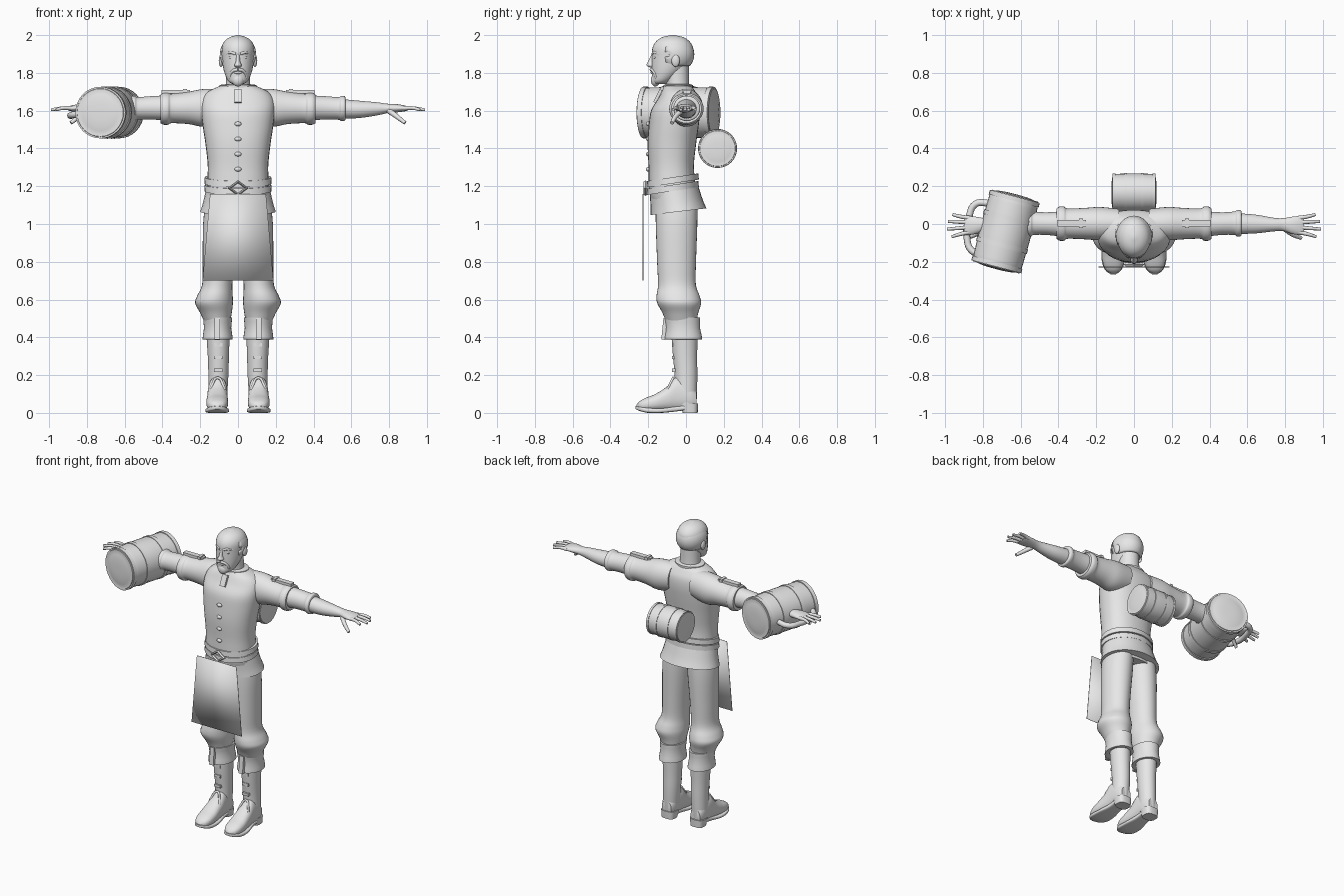
import bpy, bmesh, math
from mathutils import Vector

if "Cube" in bpy.data.objects:
    bpy.data.objects.remove(bpy.data.objects["Cube"])

grey = bpy.data.materials.new("plain_grey")
grey.use_nodes = True
grey.diffuse_color = (0.8, 0.8, 0.8, 1)
grey.node_tree.nodes["Principled BSDF"].inputs["Base Color"].default_value = (0.8, 0.8, 0.8, 1)

SIDES = (("left", 1), ("right", -1))


def finish(obj, name, angle=40):
    obj.name = name
    obj.data.materials.clear()
    obj.data.materials.append(grey)
    bpy.ops.object.select_all(action='DESELECT')
    obj.select_set(True)
    bpy.context.view_layer.objects.active = obj
    bpy.ops.object.shade_smooth_by_angle(angle=math.radians(angle))
    return obj


def from_bmesh(bm, name):
    bmesh.ops.recalc_face_normals(bm, faces=bm.faces)
    mesh = bpy.data.meshes.new(name)
    bm.to_mesh(mesh)
    bm.free()
    obj = bpy.data.objects.new(name, mesh)
    bpy.context.collection.objects.link(obj)
    return finish(obj, name)


def smooth_rows(rows, steps):
    """Catmull-Rom interpolation between cross-sections."""
    out = []
    for i in range(len(rows) - 1):
        p0, p1, p2, p3 = (rows[max(0, min(len(rows) - 1, i + k))] for k in (-1, 0, 1, 2))
        for s in range(steps):
            t = s / steps
            out.append([b + t / 2 * (c - a + t * (2 * a - 5 * b + 4 * c - d + t * (3 * (b - c) + d - a)))
                        for a, b, c, d in zip(p0, p1, p2, p3)])
    return out + [list(rows[-1])]


def loft(name, axis, rows, steps=4, side=1, tilt=0, power=2.0, segs=32):
    """Rows are (position on axis, two centre coordinates, two radii)."""
    bm = bmesh.new()
    rings = []
    for t, a, b, ra, rb in smooth_rows(rows, steps):
        ring = []
        for k in range(segs):
            c, s = math.cos(math.tau * k / segs), math.sin(math.tau * k / segs)
            u = a + ra * math.copysign(abs(c) ** (2 / power), c)
            v = b + rb * math.copysign(abs(s) ** (2 / power), s)
            x, y, z = {"x": (t, u, v), "y": (u, t, v), "z": (u, v, t)}[axis]
            ring.append(bm.verts.new((side * x, y, z + tilt * y)))
        rings.append(ring)
    for r, q in zip(rings, rings[1:]):
        for k in range(segs):
            n = (k + 1) % segs
            bm.faces.new((r[k], r[n], q[n], q[k]))
    bm.faces.new(rings[0])
    bm.faces.new(rings[-1])
    return from_bmesh(bm, name)


def tube(name, points, radius, taper=1.0):
    curve = bpy.data.curves.new(name, 'CURVE')
    curve.dimensions = '3D'
    curve.bevel_depth, curve.bevel_resolution = radius, 3
    curve.use_fill_caps = True
    spline = curve.splines.new('BEZIER')
    spline.bezier_points.add(len(points) - 1)
    for i, (p, co) in enumerate(zip(spline.bezier_points, points)):
        p.co = co
        p.handle_left_type = p.handle_right_type = 'AUTO'
        p.radius = 1 + (taper - 1) * i / (len(points) - 1)
    obj = bpy.data.objects.new(name, curve)
    bpy.context.collection.objects.link(obj)
    bpy.ops.object.select_all(action='DESELECT')
    obj.select_set(True)
    bpy.context.view_layer.objects.active = obj
    bpy.ops.object.convert(target='MESH')
    return finish(bpy.context.object, name)


def box(name, centre, size, rot=(0, 0, 0)):
    bpy.ops.mesh.primitive_cube_add(size=1, location=centre, rotation=rot, scale=size)
    return finish(bpy.context.object, name)


def ball(name, centre, size):
    bpy.ops.mesh.primitive_uv_sphere_add(segments=20, ring_count=12, location=centre, scale=size)
    return finish(bpy.context.object, name)


def barrel(name, centre, turn, half, radius):
    """Bulging cask with shallow domed ends and raised hoops."""
    end = radius * .93
    profile = [(-1.0, .15), (-.99, .55), (-.95, .9), (-.92, 1), (-.5, 1.03), (0, 1.05)]
    profile += [(-t, r) for t, r in reversed(profile[:-1])]
    parts = [loft(name + "_body", "x", [(t * half, 0, 0, r * end, r * end) for t, r in profile], 2)]
    for i, place in enumerate((-.88, -.36, .36, .88)):
        r = end * (1.07 if abs(place) < .5 else 1.05)
        w = half * .06
        rows = [(place * half + d, 0, 0, q, q) for d, q in
                ((-w, r - .01), (-w, r), (w, r), (w, r - .01))]
        parts.append(loft(f"{name}_hoop_{i}", "x", rows, 1))
    for part in parts:
        part.location, part.rotation_euler.z = centre, turn


# Torso, neck and clothing
loft("tunic", "z", [
    (1.06, 0, -.05, .16, .11), (1.17, 0, -.07, .165, .125), (1.3, 0, -.078, .16, .12),
    (1.42, 0, -.075, .172, .128), (1.52, 0, -.065, .187, .132), (1.6, 0, -.055, .195, .13),
    (1.66, 0, -.04, .19, .11), (1.7, 0, -.04, .16, .09), (1.725, 0, -.042, .11, .075),
    (1.735, 0, -.045, .085, .068)], power=2.3)
loft("neck", "z", [(1.66, 0, -.04, .075, .07), (1.74, 0, -.045, .065, .062), (1.84, 0, -.055, .062, .07)])
loft("collar", "z", [(1.71, 0, -.042, .1, .078), (1.735, 0, -.042, .098, .078), (1.74, 0, -.042, .08, .066)], 1)
loft("tunic_skirt", "z", [(1.07, 0, -.04, .2, .148), (1.12, 0, -.05, .185, .138),
                          (1.2, 0, -.065, .168, .128)], tilt=.12)
for i, low in enumerate((1.185, 1.225)):
    loft(f"belt_{i}", "z", [(low, 0, -.07, .165, .125), (low, 0, -.07, .178, .138),
                            (low + .033, 0, -.07, .176, .136), (low + .033, 0, -.07, .16, .12)], 1, tilt=.15)
bpy.ops.mesh.primitive_torus_add(major_segments=4, minor_segments=4, major_radius=.045, minor_radius=.01,
                                 location=(0, -.215, 1.19), rotation=(math.pi / 2, 0, 0))
finish(bpy.context.object, "belt_buckle").scale.y = .75
box("neck_placket", (0, -.145, 1.675), (.038, .025, .075), (-.45, 0, 0))
for i in range(4):
    ball(f"tunic_toggle_{i}", (0, -.2, 1.29 + .08 * i), (.018, .012, .012))

# Flat apron panel
apron = bpy.data.meshes.new("apron")
apron.from_pydata([(-.188, -.23, .7), (.188, -.23, .7), (.148, -.23, 1.16), (-.148, -.23, 1.16)], [], [(0, 1, 2, 3)])
apron_obj = bpy.data.objects.new("apron", apron)
bpy.context.collection.objects.link(apron_obj)
finish(apron_obj, "apron").modifiers.new("thickness", 'SOLIDIFY').thickness = .004

# Head
loft("head", "z", [
    (1.74, 0, -.14, .025, .03), (1.755, 0, -.13, .05, .05), (1.79, 0, -.108, .068, .073),
    (1.83, 0, -.09, .079, .092), (1.88, 0, -.075, .086, .106), (1.93, 0, -.07, .088, .108),
    (1.965, 0, -.07, .074, .09), (1.988, 0, -.07, .046, .058), (2, 0, -.07, .008, .01)])
loft("nose", "z", [(1.828, 0, -.175, .012, .015), (1.84, 0, -.183, .02, .026),
                   (1.86, 0, -.178, .012, .023), (1.9, 0, -.168, .009, .014)], segs=16)
ball("goatee", (0, -.162, 1.762), (.032, .024, .034))
ball("lips", (0, -.178, 1.803), (.022, .01, .009))
for label, s in SIDES:
    ball(label + "_ear", (s * .09, -.055, 1.865), (.012, .022, .033))
    ball(label + "_eye", (s * .034, -.162, 1.882), (.015, .009, .008))
    tube(label + "_brow", [(s * .012, -.175, 1.9), (s * .036, -.168, 1.908), (s * .062, -.142, 1.9)], .009, .6)
    tube(label + "_moustache", [(0, -.184, 1.818), (s * .025, -.176, 1.812), (s * .042, -.16, 1.785),
                                (s * .038, -.155, 1.762)], .009, .7)

# Hair fringe round the back and sides, bald on top
bm = bmesh.new()
bmesh.ops.create_uvsphere(bm, u_segments=32, v_segments=24, radius=1)
for v in bm.verts:
    v.co = Vector((v.co.x * .096, v.co.y * .112 - .068, v.co.z * .1 + 1.898))
bald = [f for f in bm.faces if f.calc_center_median().z > 1.975 or f.calc_center_median().z < 1.84
        or f.calc_center_median().y < -.1]
bmesh.ops.delete(bm, geom=bald, context='FACES')
from_bmesh(bm, "hair").modifiers.new("thickness", 'SOLIDIFY').thickness = .012

# Arms and hands
for label, s in SIDES:
    loft(label + "_sleeve", "x", [
        (.08, 0, 1.625, .08, .09), (.18, .002, 1.615, .088, .1), (.26, .002, 1.615, .083, .086),
        (.35, .002, 1.612, .08, .078), (.37, .002, 1.61, .09, .084), (.395, .002, 1.61, .09, .084),
        (.41, .002, 1.61, .08, .076)], side=s)
    box(label + "_sleeve_tab", (s * .33, .005, 1.7), (.15, .035, .018))
    box(label + "_sleeve_tab_buckle", (s * .28, .005, 1.705), (.02, .05, .018))
    loft(label + "_undersleeve", "x", [
        (.38, 0, 1.615, .068, .066), (.46, .002, 1.615, .06, .062), (.53, .004, 1.612, .062, .06),
        (.545, .004, 1.612, .07, .066), (.565, .004, 1.612, .069, .065), (.57, .004, 1.612, .055, .05)], side=s)
    loft(label + "_forearm_and_palm", "x", [
        (.54, .002, 1.61, .055, .052), (.64, 0, 1.607, .05, .046), (.74, -.003, 1.61, .036, .034),
        (.79, -.003, 1.612, .034, .025), (.84, -.007, 1.613, .046, .022), (.88, -.008, 1.612, .05, .016),
        (.9, -.008, 1.611, .046, .01)], side=s)
    for i, (y, reach) in enumerate(((-.05, .965), (-.02, .99), (.01, .985), (.037, .96))):
        tube(f"{label}_finger_{i}", [(s * .87, y * .85, 1.612), (s * .925, y * 1.1, 1.614),
                                     (s * reach, y * 1.35, 1.605)], .012, .65)
    tube(label + "_thumb", [(s * .8, -.025, 1.6), (s * .84, -.055, 1.57), (s * .885, -.075, 1.535)], .016, .6)

# Legs and boots
for label, s in SIDES:
    loft(label + "_trouser_leg", "z", [
        (1.12, .085, -.05, .085, .11), (1.0, .095, -.05, .09, .11), (.8, .105, -.05, .082, .103),
        (.68, .11, -.048, .08, .1), (.62, .122, -.042, .094, .114), (.58, .127, -.036, .1, .116),
        (.53, .117, -.03, .084, .095), (.48, .11, -.025, .068, .08)], side=s)
    loft(label + "_boot_cuff", "z", [
        (.5, .108, -.02, .06, .075), (.505, .108, -.02, .077, .095), (.45, .108, -.016, .072, .09),
        (.39, .108, -.014, .08, .1), (.392, .108, -.012, .06, .07)], 2, side=s)
    box(label + "_boot_cuff_strap", (s * .11, -.115, .445), (.03, .02, .115), (-.1, 0, 0))
    loft(label + "_boot_shaft", "z", [
        (.42, .106, -.008, .062, .07), (.3, .104, -.005, .056, .064), (.2, .104, 0, .053, .06),
        (.1, .107, 0, .05, .058), (.04, .108, 0, .046, .055)], side=s)
    loft(label + "_boot_foot", "y", [
        (.055, .108, .07, .035, .045), (.02, .108, .085, .048, .07), (-.05, .108, .1, .052, .09),
        (-.1, .109, .075, .054, .065), (-.16, .11, .055, .058, .046), (-.21, .11, .045, .054, .036),
        (-.245, .11, .038, .038, .024), (-.262, .11, .034, .01, .008)], side=s, power=2.4)
    loft(label + "_boot_sole", "y", [
        (.03, .108, .032, .045, .012), (-.05, .108, .022, .045, .014), (-.13, .11, .012, .06, .012),
        (-.2, .11, .014, .06, .014), (-.245, .11, .022, .042, .012), (-.267, .11, .028, .012, .008)],
        side=s, power=4)
    loft(label + "_boot_heel", "z", [(0, .108, .022, .045, .04), (.05, .108, .018, .05, .046)], 1, s, power=3)
    tube(label + "_boot_tongue_edge", [(s * .065, -.12, .07), (s * .08, -.085, .15), (s * .108, -.068, .185),
                                       (s * .136, -.085, .15), (s * .152, -.12, .07)], .007)
    for i in range(3):
        box(f"{label}_boot_buckle_{i}", (s * .105, -.064, .225 + .068 * i), (.045, .018, .018))

# Small keg on the back and the large tankard on the right arm
barrel("back_keg", (0, .167, 1.4), 0, .12, .104)
barrel("tankard", (-.68, -.04, 1.59), math.atan2(-.38, -.1), .205, .14)
tube("tankard_handle", [(-.76, .11, 1.59), (-.84, .105, 1.58), (-.875, .03, 1.575), (-.885, -.07, 1.575),
                        (-.86, -.14, 1.58), (-.8, -.16, 1.59)], .018)
